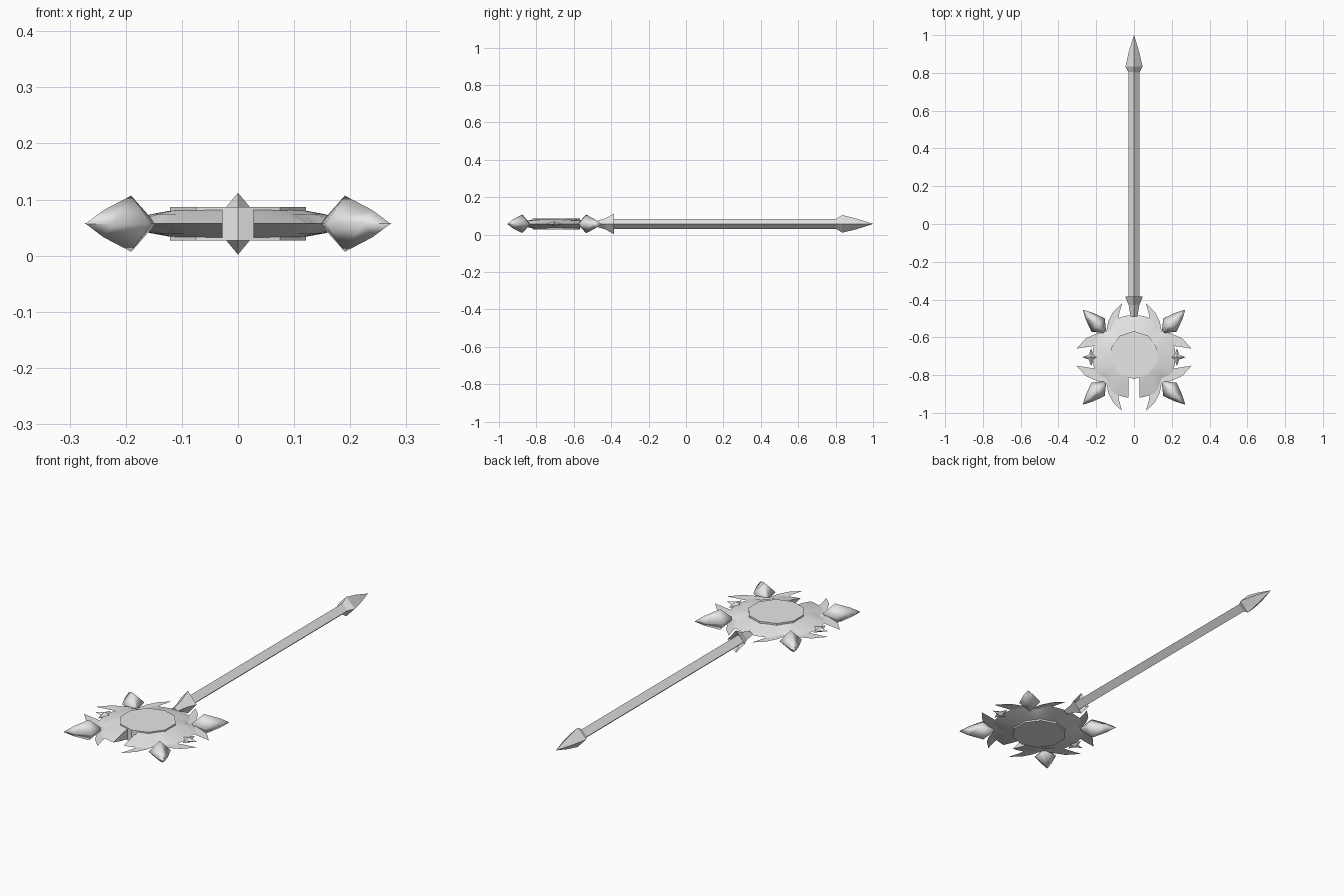
import bpy, bmesh, math
from mathutils import Vector

cube = bpy.data.objects.get("Cube")
if cube:
    bpy.data.objects.remove(cube, do_unlink=True)

MID_Z = 0.057
HEAD_Y = -0.705
SIDES = ((1, 1), (-1, 1), (-1, -1), (1, -1))

steel = bpy.data.materials.new("plain_grey")
steel.use_nodes = True
GREY = (0.8, 0.8, 0.8, 1)
steel.diffuse_color = GREY
steel.node_tree.nodes["Principled BSDF"].inputs["Base Color"].default_value = GREY


def finish(name, bm, smooth=None):
    """Turn a bmesh into an object, smooth up to the given angle."""
    bmesh.ops.remove_doubles(bm, verts=bm.verts, dist=1e-5)
    bmesh.ops.recalc_face_normals(bm, faces=bm.faces)
    mesh = bpy.data.meshes.new(name)
    bm.to_mesh(mesh)
    bm.free()
    mesh.materials.append(steel)
    if smooth:
        mesh.shade_smooth()
        mesh.set_sharp_from_angle(angle=math.radians(smooth))
    obj = bpy.data.objects.new(name, mesh)
    bpy.context.collection.objects.link(obj)
    return obj


def bridge(bm, rings, closed=False):
    """Join rings of points with quads and cap the ends."""
    loops = [[bm.verts.new(p) for p in ring] for ring in rings]
    n = len(loops[0])
    for a, b in zip(loops, loops[1:]):
        for i in range(n):
            j = (i + 1) % n
            bm.faces.new((a[i], a[j], b[j], b[i]))
    bm.faces.new(loops[0])
    bm.faces.new(loops[-1])


def diamond_loft(name, origin, direction, stations, smooth=None):
    """Diamond cross-sections (distance, half width, half height) along a line."""
    along = Vector(direction).normalized()
    up = Vector((0, 0, 1))
    across = along.cross(up)
    bm = bmesh.new()
    rings = []
    for s, w, h in stations:
        c = Vector(origin) + along * s
        rings.append([c + across * w, c + up * h, c - across * w, c - up * h])
    bridge(bm, rings)
    return finish(name, bm, smooth)


# Shaft, pointed end and flared collar
axis = (0, 0, MID_Z)
diamond_loft("shaft", axis, (0, 1, 0), [(-0.42, 0.03, 0.027), (0.82, 0.03, 0.027)])
diamond_loft("shaft_point", axis, (0, 1, 0),
             [(0.80, 0.028, 0.025), (0.835, 0.045, 0.047),
              (0.91, 0.028, 0.029), (1.0, 0.0005, 0.0005)])
diamond_loft("shaft_collar", axis, (0, 1, 0),
             [(-0.49, 0.018, 0.012), (-0.43, 0.028, 0.03),
              (-0.385, 0.046, 0.055), (-0.405, 0.027, 0.025)])

# Ten-sided centre plate
bm = bmesh.new()
plate = [(0.127 * math.sin(i * math.pi / 5), -0.694 + 0.127 * math.cos(i * math.pi / 5))
         for i in range(10)]
bridge(bm, [[(x, y, MID_Z + dz) for x, y in plate] for dz in (-0.03, 0.03)])
finish("centre_plate", bm)

# Scalloped ring, open at the front with straight cut ends
bm = bmesh.new()
STEPS = 48
GAP = 0.028
rings = []
for i in range(STEPS + 1):
    base = 2 * math.pi * i / STEPS
    rim = 0.22 - 0.035 * max(0, -math.cos(4 * base)) ** 3
    ring = []
    for r, h in ((0.1, 0.027), (0.155, 0.017), (rim, 0),
                 (0.155, -0.017), (0.1, -0.027)):
        cut = math.asin(GAP / r)
        t = cut + (2 * math.pi - 2 * cut) * i / STEPS
        ring.append((r * math.sin(t), HEAD_Y + 0.003 - r * math.cos(t), MID_Z + h))
    rings.append(ring)
bridge(bm, rings)
finish("ring", bm, 60)

# Corner spikes and flat crescents
crescent = [(0.063, 0.285), (0.11, 0.24), (0.136, 0.19), (0.146, 0.14),
            (0.195, 0.126), (0.255, 0.1), (0.305, 0.045), (0.222, 0.058),
            (0.165, 0.075), (0.11, 0.105), (0.085, 0.16), (0.08, 0.225)]
for sx, sy in SIDES:
    place = ("back" if sy > 0 else "front") + ("_left" if sx > 0 else "_right")
    diamond_loft("spike_" + place, (0.155 * sx, HEAD_Y + 0.135 * sy, MID_Z), (sx, sy, 0),
                 [(0, 0.01, 0.01), (0.05, 0.05, 0.05),
                  (0.12, 0.024, 0.024), (0.163, 0.001, 0.001)], 120)
    bm = bmesh.new()
    bm.faces.new([bm.verts.new((x * sx, HEAD_Y + y * sy, MID_Z)) for x, y in crescent])
    bmesh.ops.triangulate(bm, faces=bm.faces)
    finish("crescent_" + place, bm)

# Four-pointed side stars, slightly raised in the middle
for side, label in ((1, "left"), (-1, "right")):
    bm = bmesh.new()
    rim = []
    for i in range(8):
        r = 0.018 if i % 2 else 0.047
        t = i * math.pi / 4
        rim.append(bm.verts.new((side * 0.227 + r * math.cos(t),
                                 HEAD_Y + r * math.sin(t), MID_Z)))
    for h in (0.013, -0.013):
        peak = bm.verts.new((side * 0.227, HEAD_Y, MID_Z + h))
        for i in range(8):
            bm.faces.new((rim[i], rim[(i + 1) % 8], peak))
    finish("star_" + label, bm)
